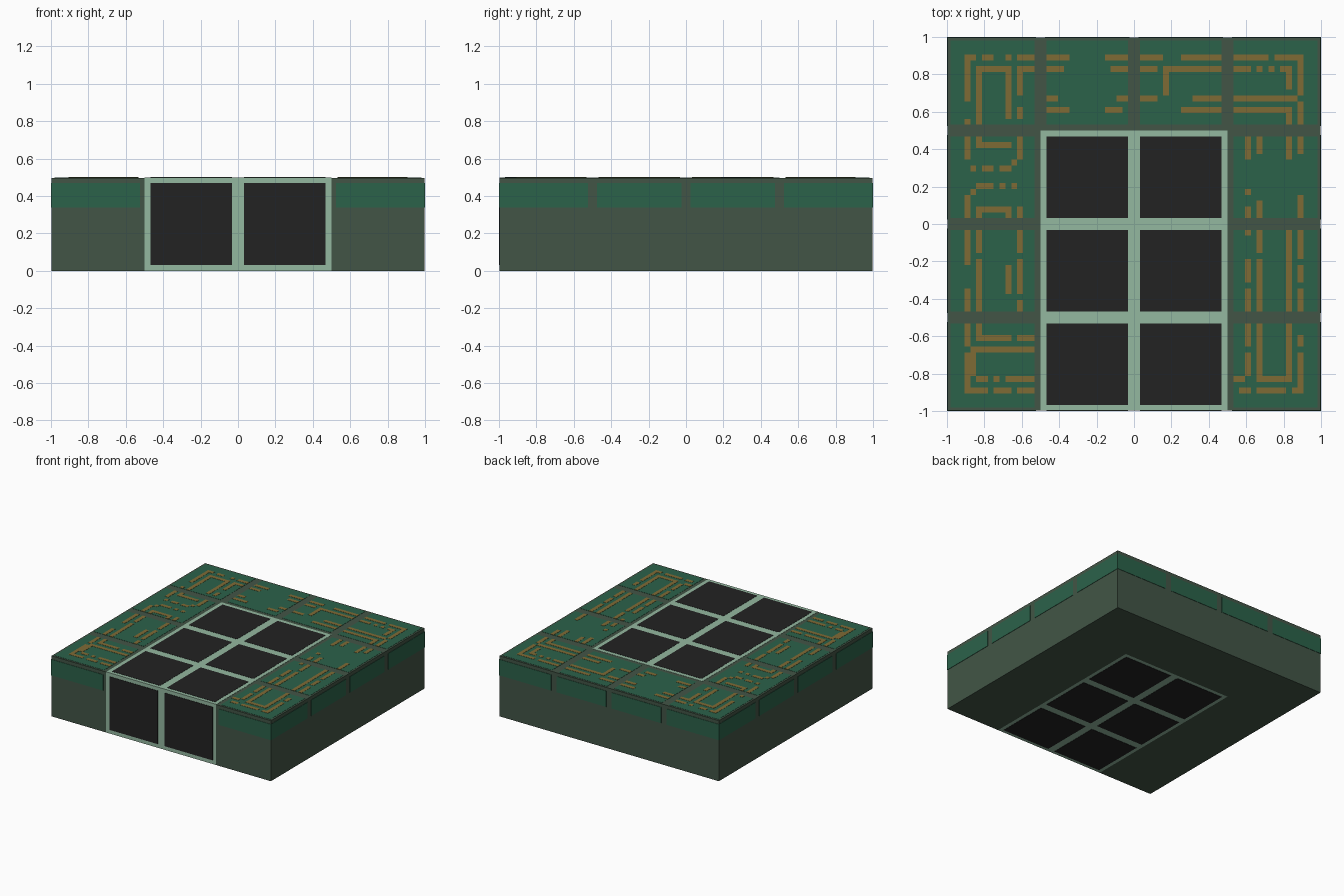
import bpy
import bmesh

if "Cube" in bpy.data.objects:
    bpy.data.objects.remove(bpy.data.objects["Cube"])

U = 1 / 32      # one cell of the 64 x 64 surface layout
SKIN = 0.003    # thickness of the inlaid plates


def material(name, rgb):
    def linear(c):
        c /= 255
        return c / 12.92 if c <= 0.04045 else ((c + 0.055) / 1.055) ** 2.4
    m = bpy.data.materials.new(name)
    m.diffuse_color = (*[linear(c) for c in rgb], 1)
    m.use_nodes = True
    m.node_tree.nodes["Principled BSDF"].inputs["Base Color"].default_value = m.diffuse_color
    return m


BODY = material("dark grey green", (66, 85, 70))
BOARD = material("board green", (43, 98, 74))
COPPER = material("copper", (127, 107, 53))
FRAME = material("pale green", (148, 184, 160))
GLASS = material("black", (34, 34, 34))


def finish(name, bm, mat):
    bmesh.ops.recalc_face_normals(bm, faces=bm.faces)
    me = bpy.data.meshes.new(name)
    bm.to_mesh(me)
    bm.free()
    me.materials.append(mat)
    bpy.context.collection.objects.link(bpy.data.objects.new(name, me))


def boxes(name, mat, spans):
    """One object made of boxes given as (x0, x1, y0, y1, z0, z1)."""
    bm = bmesh.new()
    for x0, x1, y0, y1, z0, z1 in spans:
        for v in bmesh.ops.create_cube(bm, size=1)["verts"]:
            v.co = ((x0 + x1) / 2 + v.co.x * (x1 - x0),
                    (y0 + y1) / 2 + v.co.y * (y1 - y0),
                    (z0 + z1) / 2 + v.co.z * (z1 - z0))
    finish(name, bm, mat)


# U-shaped slab, extruded from its plan outline
E = 1 - SKIN
TOP, BOT = 0.5 - SKIN, SKIN
bm = bmesh.new()
plan = [(-E, -E), (-.5, -E), (-.5, .5), (.5, .5), (.5, -E), (E, -E), (E, E), (-E, E)]
face = bm.faces.new([bm.verts.new((x, y, BOT - SKIN)) for x, y in plan])
for v in [g for g in bmesh.ops.extrude_face_region(bm, geom=[face])["geom"]
          if isinstance(g, bmesh.types.BMVert)]:
    v.co.z = TOP
finish("slab_body", bm, BODY)

# pale window block filling the notch
boxes("window_frame", FRAME, [(-.5, .5, -E, .5, 0, TOP + SKIN / 2)])

# black panes: 2 x 3 on top and underneath, 2 on the front
panes = []
for x in (-.5, 0):
    for y in (-1, -.5, 0):
        span = (x + U, x + .5 - U, y + U, y + .5 - U)
        panes += [(*span, TOP - .01, 0.5), (*span, -.002, .004)]
    panes.append((x + U, x + .5 - U, -1, -E + .003, U, .5 - U))
boxes("window_panes", GLASS, panes)


# green board tiles on top, around the window
def inset(a):
    lo = a + (.018 if a == -1 else U)
    hi = a + .5 - (.018 if a == .5 else U)
    return lo, hi


STEPS = (-1, -.5, 0, .5)
boxes("board_tiles", BOARD,
      [(*inset(x), *inset(y), TOP - .002, .5 - .0015)
       for x in STEPS for y in STEPS if x in (-1, .5) or y == .5])

# green strips along the upper sides
strips = []
Z0, Z1 = .338, .5 - U
for a in STEPS:
    lo = a if a == -1 else a + U * .8
    hi = 1 if a == .5 else a + .5 - U * .8
    strips += [(E - .002, 1, lo, hi, Z0, Z1), (-1, -E + .002, lo, hi, Z0, Z1),
               (lo, hi, E - .002, 1, Z0, Z1)]
    if a in (-1, .5):
        strips.append((lo, hi, -1, -E + .002, Z0, Z1))
boxes("side_strips", BOARD, strips)


# copper traces as (track, first cell, last cell); they break at tile seams
def runs(track, a, b):
    cells = [c for c in range(a, b + 1) if c % 16 not in (0, 15)]
    while cells:
        n = 1
        while n < len(cells) and cells[n] == cells[0] + n:
            n += 1
        yield track, cells[0], cells[n - 1]
        cells = cells[n:]


def traces(name, across, down):
    spans = []
    for q, a, b in (r for t in across for r in runs(*t)):
        spans.append((-1 + a * U, -1 + (b + 1) * U, 1 - (q + 1) * U, 1 - q * U, TOP, .5))
    for p, a, b in (r for t in down for r in runs(*t)):
        spans.append((-1 + p * U, -1 + (p + 1) * U, 1 - (b + 1) * U, 1 - a * U, TOP, .5))
    boxes(name, COPPER, spans)


traces("back_traces",
       [(3, 17, 20), (3, 27, 36), (3, 40, 46), (3, 49, 54), (3, 56, 60),
        (5, 17, 19), (5, 28, 35), (5, 38, 51), (5, 53, 53), (5, 55, 55), (5, 57, 58),
        (10, 17, 18), (10, 29, 35), (10, 42, 59),
        (12, 17, 20), (12, 27, 29), (12, 40, 58)],
       [(37, 5, 9)])

traces("left_traces",
       [(3, 3, 4), (3, 6, 7), (3, 10, 10), (3, 12, 14), (5, 5, 10), (5, 12, 14),
        (18, 5, 10), (22, 4, 4), (22, 6, 7), (22, 9, 10), (21, 11, 11),
        (25, 5, 7), (25, 9, 9), (25, 11, 11), (26, 4, 4), (29, 5, 10),
        (51, 5, 10), (51, 12, 14), (53, 4, 14), (58, 5, 6), (58, 8, 8), (58, 10, 14),
        (60, 3, 6), (60, 8, 10), (60, 12, 14)],
       [(3, 3, 10), (3, 14, 14), (3, 17, 20), (3, 27, 30), (3, 33, 38), (3, 43, 52),
        (3, 54, 59), (5, 6, 17), (5, 30, 36), (5, 38, 50), (4, 54, 57),
        (10, 6, 13), (10, 30, 30), (10, 39, 43), (12, 6, 9), (12, 12, 13),
        (12, 17, 20), (12, 29, 36), (12, 38, 43), (12, 45, 46)])

traces("right_traces",
       [(58, 49, 50), (58, 53, 58), (60, 50, 51), (60, 53, 57), (60, 59, 60)],
       [(51, 17, 20), (51, 26, 26), (51, 29, 33), (51, 38, 41), (51, 43, 52), (51, 54, 57),
        (53, 17, 19), (53, 28, 36), (53, 38, 57),
        (58, 6, 8), (58, 13, 20), (58, 33, 57),
        (60, 4, 9), (60, 11, 19), (60, 27, 37), (60, 39, 41), (60, 43, 46),
        (60, 51, 52), (60, 54, 59)])
